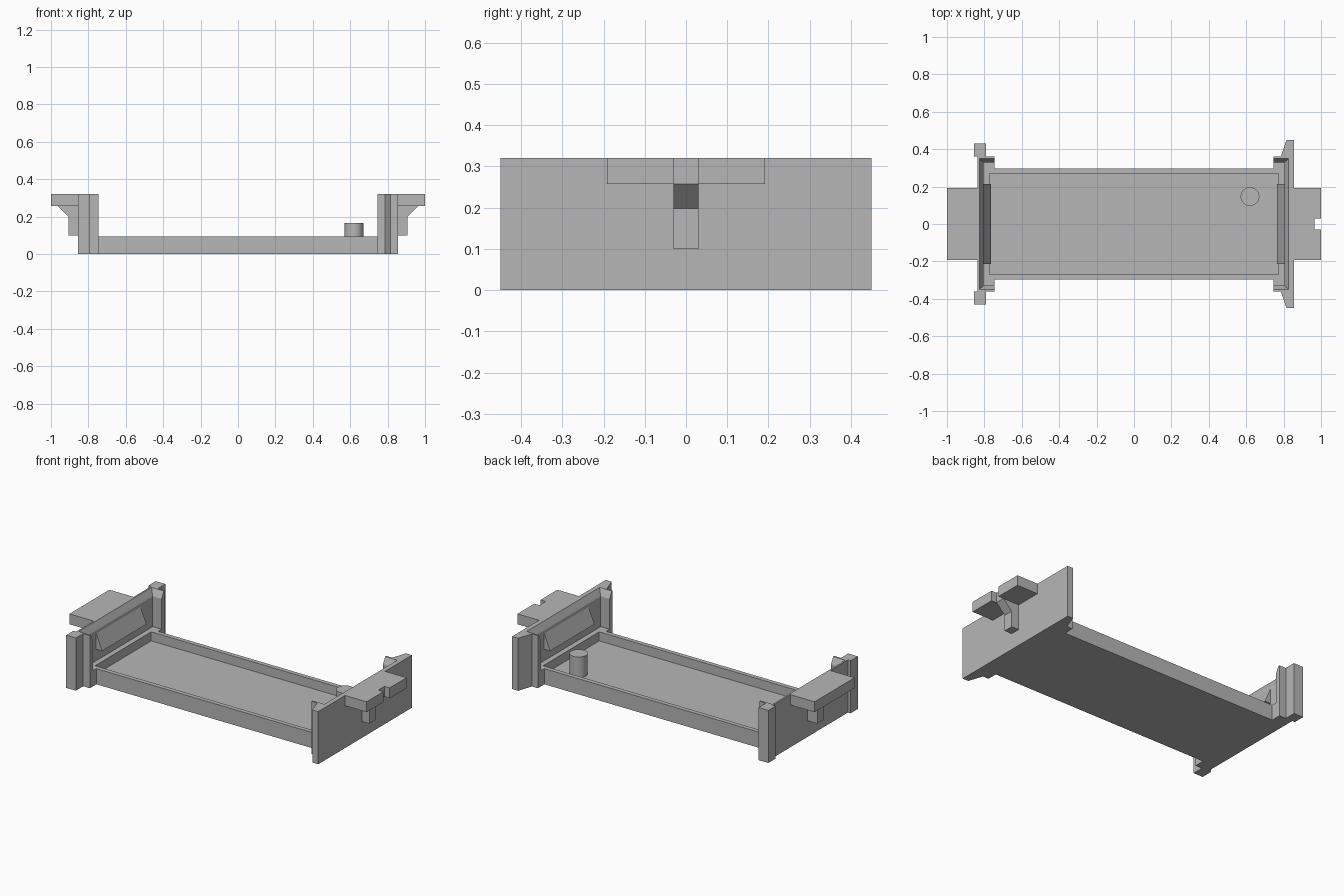
import bpy
import bmesh
from mathutils import Vector

if "Cube" in bpy.data.objects:
    bpy.data.objects.remove(bpy.data.objects["Cube"], do_unlink=True)

grey = bpy.data.materials.new("plain grey")
grey.use_nodes = True
grey.diffuse_color = (0.47, 0.47, 0.47, 1)
grey.node_tree.nodes["Principled BSDF"].inputs["Base Color"].default_value = grey.diffuse_color


def loft(name, rings):
    """Closed solid through a stack of matching rings."""
    bm = bmesh.new()
    loops = [[bm.verts.new(p) for p in ring] for ring in rings]
    n = len(loops[0])
    for a, b in zip(loops, loops[1:]):
        for i in range(n):
            j = (i + 1) % n
            bm.faces.new((a[i], a[j], b[j], b[i]))
    bm.faces.new(loops[0])
    bm.faces.new(loops[-1])
    bmesh.ops.recalc_face_normals(bm, faces=bm.faces)
    mesh = bpy.data.meshes.new(name)
    bm.to_mesh(mesh)
    bm.free()
    mesh.materials.append(grey)
    obj = bpy.data.objects.new(name, mesh)
    bpy.context.collection.objects.link(obj)
    return obj


def prism_z(name, pts, lo, hi):
    return loft(name, [[Vector((x, y, z)) for x, y in pts] for z in (lo, hi)])


def prism_y(name, pts, half):
    return loft(name, [[Vector((x, y, z)) for x, z in pts] for y in (-half, half)])


def rect(hx, hy):
    return [(-hx, -hy), (hx, -hy), (hx, hy), (-hx, hy)]


def cut(obj, cutter):
    cutter.hide_render = True
    mod = obj.modifiers.new("cut", "BOOLEAN")
    mod.operation = "DIFFERENCE"
    mod.solver = "EXACT"
    mod.object = cutter
    bpy.context.view_layer.objects.active = obj
    bpy.ops.object.modifier_apply(modifier=mod.name)
    bpy.data.objects.remove(cutter, do_unlink=True)


TOP, RIM, FLOOR = 0.32, 0.095, 0.04

# Body: one plan outline with a flared end wall on the left and posts on the right
half_plan = [(0.855, 0.45), (0.815, 0.45), (0.785, 0.36), (0.745, 0.36),
             (0.745, 0.297), (-0.745, 0.297), (-0.745, 0.36), (-0.79, 0.36),
             (-0.79, 0.43), (-0.855, 0.43), (-0.855, 0.36), (-0.837, 0.36)]
plan = half_plan + [(x, -y) for x, y in reversed(half_plan)]
body = prism_z("tray_body", plan, 0, TOP)

# Clear the space over the tray, leaving end walls and cheeks with a flared lip
cut(body, prism_z("clearance_cutter", rect(0.745, 0.6), RIM, 0.5))
sections = [(0.805, 0.33, RIM), (0.805, 0.33, 0.28), (0.827, 0.35, TOP), (0.8325, 0.355, 0.33)]
cut(body, loft("pocket_cutter",
               [[Vector((x, y, z)) for x, y in rect(hx, hy)] for hx, hy, z in sections]))

# Shallow recess in the tray
cut(body, prism_z("recess_cutter", rect(0.773, 0.27), FLOOR, 0.2))

# Retaining wedges, shelves and braces at both ends
for side, s, wall in (("left", 1, 0.855), ("right", -1, 0.837)):
    wedge = [(0.81, 0.26), (0.805, 0.26), (0.765, 0.165), (0.81, 0.165)]
    prism_y(side + "_wedge", [(s * x, z) for x, z in wedge], 0.213)

    shelf = [(wall, -0.192), (1, -0.192), (1, 0.192), (wall, 0.192)]
    if side == "left":
        shelf[2:2] = [(1, -0.03), (0.965, -0.03), (0.965, 0.03), (1, 0.03)]
    prism_z(side + "_shelf", [(s * x, y) for x, y in shelf], 0.257, TOP)

    brace = [(wall, 0.1), (0.905, 0.1), (0.905, 0.198), (0.964, 0.257), (wall, 0.257)]
    prism_y(side + "_brace", [(s * x, z) for x, z in brace], 0.03)

# Round peg on the tray floor
bpy.ops.mesh.primitive_cylinder_add(vertices=48, radius=0.05, depth=0.165 - FLOOR,
                                    location=(0.62, 0.147, (0.165 + FLOOR) / 2))
peg = bpy.context.object
peg.name = "peg"
peg.data.materials.append(grey)
bpy.ops.object.shade_smooth_by_angle()
